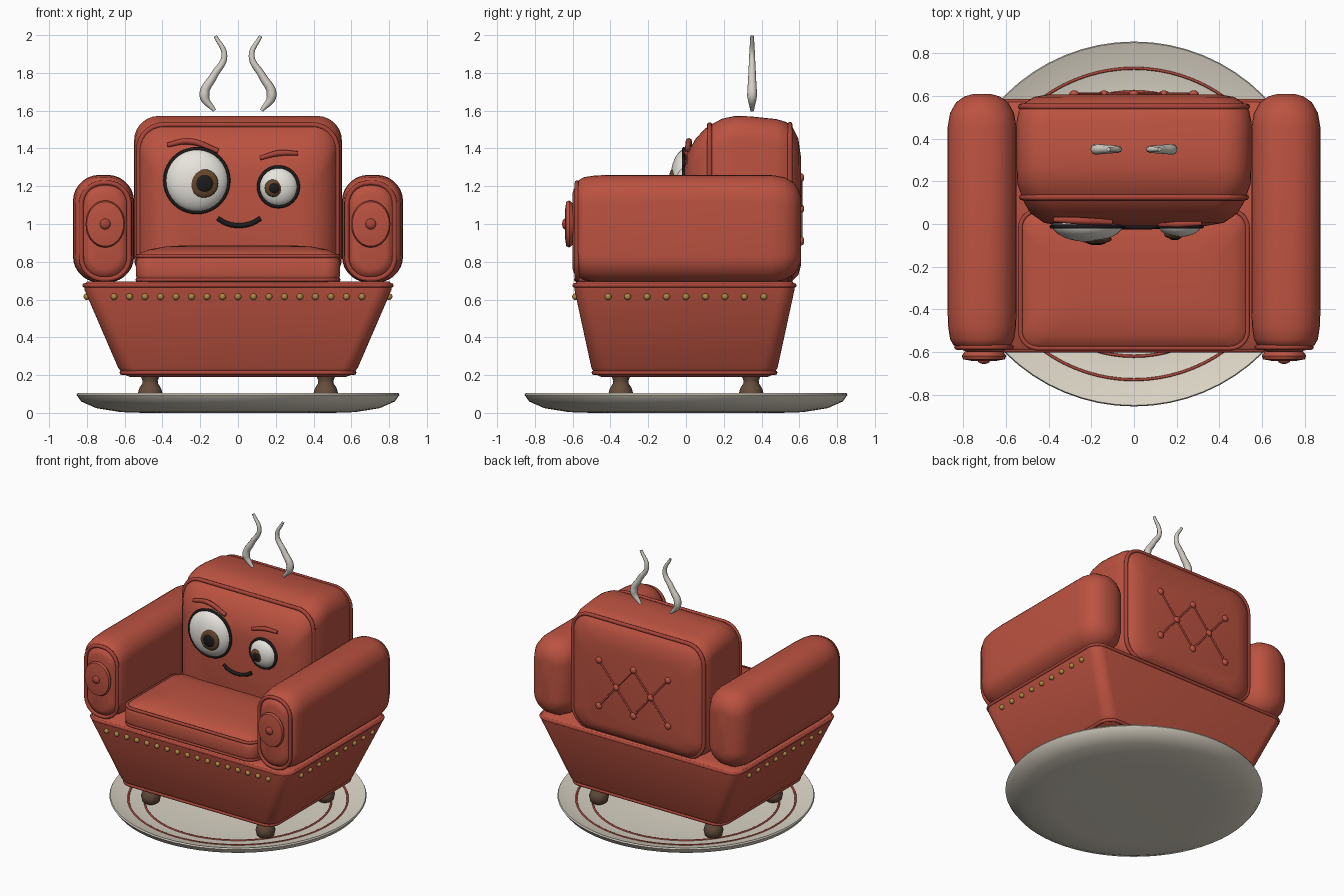
import bpy, bmesh, math
from mathutils import Matrix, Vector

cube = bpy.data.objects.get("Cube")
if cube:
    bpy.data.objects.remove(cube, do_unlink=True)


def material(name, r, g, b):
    m = bpy.data.materials.new(name)
    m.use_nodes = True
    m.diffuse_color = (r, g, b, 1)
    m.node_tree.nodes["Principled BSDF"].inputs["Base Color"].default_value = (r, g, b, 1)
    return m


RED = material("red_fabric", 0.50, 0.085, 0.052)
PIPING = material("dark_red_piping", 0.40, 0.06, 0.04)
CREAM = material("cream_china", 0.72, 0.67, 0.57)
STEAM = material("pale_steam", 0.66, 0.63, 0.57)
WHITE = material("eye_white", 0.80, 0.78, 0.72)
BROWN = material("iris_brown", 0.13, 0.06, 0.025)
BLACK = material("soft_black", 0.012, 0.01, 0.01)
GOLD = material("brass", 0.42, 0.25, 0.06)
WOOD = material("dark_wood", 0.13, 0.075, 0.045)


def finish(name, bm, mat):
    bmesh.ops.remove_doubles(bm, verts=bm.verts, dist=0.0001)
    bmesh.ops.recalc_face_normals(bm, faces=bm.faces)
    mesh = bpy.data.meshes.new(name)
    bm.to_mesh(mesh)
    bm.free()
    mesh.materials.append(mat)
    ob = bpy.data.objects.new(name, mesh)
    bpy.context.collection.objects.link(ob)
    smooth(ob)
    return ob


def smooth(ob):
    bpy.ops.object.select_all(action='DESELECT')
    ob.select_set(True)
    bpy.context.view_layer.objects.active = ob
    bpy.ops.object.shade_smooth_by_angle(angle=math.radians(50))


def ring(axis, t, w, h, r, cu=0, cv=0, n=7):
    """Rounded rectangle at height t on the given axis."""
    r = min(r, w, h)
    pts = []
    for q, (su, sv) in enumerate(((1, 1), (-1, 1), (-1, -1), (1, -1))):
        for i in range(n + 1):
            a = math.pi / 2 * (q + i / n)
            u = cu + su * (w - r) + r * math.cos(a)
            v = cv + sv * (h - r) + r * math.sin(a)
            pts.append(Vector((u, t, v) if axis == 'y' else (u, v, t)))
    return pts


def loft(name, rings, mat):
    """Skin a stack of rings and cap both ends."""
    bm = bmesh.new()
    loops = [[bm.verts.new(p) for p in pts] for pts in rings]
    for a, b in zip(loops, loops[1:]):
        for i in range(len(a)):
            j = (i + 1) % len(a)
            bm.faces.new((a[i], a[j], b[j], b[i]))
    bm.faces.new(loops[0])
    bm.faces.new(loops[-1])
    return finish(name, bm, mat)


def lathe(name, profile, mat, x=0, y=0, n=6):
    return loft(name, [ring('z', z, r, r, r, x, y, n) for r, z in profile], mat)


def balls(name, centres, size, mat, seg=12):
    bm = bmesh.new()
    for c in centres:
        m = Matrix.Translation(c) @ Matrix.Diagonal((*size, 1)) @ Matrix.Rotation(math.pi / 2, 4, 'X')
        bmesh.ops.create_uvsphere(bm, u_segments=seg, v_segments=seg // 2 + 2, radius=1, matrix=m)
    return finish(name, bm, mat)


def tube(name, paths, radius, mat, closed=False, taper=None):
    """Round cord along closed outlines or smooth open paths."""
    cu = bpy.data.curves.new(name, 'CURVE')
    cu.dimensions = '3D'
    cu.bevel_depth = radius
    cu.bevel_resolution = 2
    cu.use_fill_caps = True
    cu.resolution_u = 8
    for path in paths:
        sp = cu.splines.new('POLY' if closed else 'BEZIER')
        pts = sp.points if closed else sp.bezier_points
        pts.add(len(path) - 1)
        for i, (p, co) in enumerate(zip(pts, path)):
            p.co = (*co, 1) if closed else co
            if not closed:
                p.handle_left_type = p.handle_right_type = 'AUTO'
            if taper:
                p.radius = taper[i]
        sp.use_cyclic_u = closed
    cu.materials.append(mat)
    ob = bpy.data.objects.new(name, cu)
    bpy.context.collection.objects.link(ob)
    bpy.ops.object.select_all(action='DESELECT')
    ob.select_set(True)
    bpy.context.view_layer.objects.active = ob
    bpy.ops.object.convert(target='MESH')
    smooth(bpy.context.view_layer.objects.active)


# Plate with two painted rings
lathe("plate", [(0.5, 0), (0.62, 0.004), (0.75, 0.025), (0.83, 0.06), (0.855, 0.095), (0.85, 0.105),
                (0.835, 0.1), (0.74, 0.072), (0.62, 0.052), (0.3, 0.05)], CREAM, n=16)
tube("plate_rings", [ring('z', z, r, r, r, n=20)[:] for r, z in ((0.73, 0.07), (0.62, 0.053))],
     0.007, PIPING, closed=True)

# Feet
for x in (-0.465, 0.465):
    for y in (-0.345, 0.345):
        lathe("foot", [(0.04, 0.05), (0.058, 0.065), (0.066, 0.1), (0.058, 0.13), (0.042, 0.155),
                       (0.04, 0.17), (0.052, 0.2)], WOOD, x, y)

# Tapered base with piping and brass nails
loft("base", [ring('z', z, w, h, 0.08, 0, -0.008) for z, w, h in (
    (0.19, 0.57, 0.44), (0.205, 0.61, 0.475), (0.24, 0.635, 0.493), (0.65, 0.812, 0.582),
    (0.68, 0.815, 0.585), (0.695, 0.8, 0.57))], RED)
tube("base_piping", [ring('z', 0.675, 0.812, 0.582, 0.08, 0, -0.008),
                     ring('z', 0.213, 0.615, 0.48, 0.08, 0, -0.008)], 0.012, PIPING, closed=True)
nails = [((i - 8) * 0.082, -0.585, 0.615) for i in range(17)]
nails += [(s * 0.8, (i - 4) * 0.103, 0.615) for s in (-1, 1) for i in range(9)]
balls("brass_nails", nails, (0.018, 0.018, 0.018), GOLD)

# Seat cushion
loft("seat_cushion", [ring('z', z, 0.54 - d, 0.33 - d, 0.08, 0, -0.26) for z, d in (
    (0.685, 0.03), (0.705, 0.005), (0.73, 0), (0.8, 0), (0.825, 0.008), (0.845, 0.025),
    (0.865, 0.07), (0.88, 0.15), (0.886, 0.24))], RED)
tube("cushion_piping", [ring('z', z, 0.532, 0.322, 0.08, 0, -0.26) for z in (0.705, 0.83)],
     0.011, PIPING, closed=True)

# Backrest: (depth, half width, bottom, top)
def back_ring(y, w, z0, z1, r=0.13):
    return ring('y', y, w, (z1 - z0) / 2, r, 0, (z0 + z1) / 2)


loft("backrest", [back_ring(*s) for s in (
    (-0.01, 0.33, 0.80, 1.28), (0.005, 0.42, 0.74, 1.37), (0.05, 0.485, 0.72, 1.45),
    (0.10, 0.515, 0.70, 1.505), (0.14, 0.53, 0.69, 1.53), (0.19, 0.547, 0.69, 1.557),
    (0.26, 0.55, 0.69, 1.572), (0.34, 0.55, 0.69, 1.57), (0.48, 0.55, 0.69, 1.555),
    (0.53, 0.54, 0.69, 1.54), (0.565, 0.515, 0.70, 1.51), (0.595, 0.47, 0.73, 1.45),
    (0.608, 0.40, 0.78, 1.36))], RED)
tube("backrest_piping", [back_ring(0.125, 0.525, 0.70, 1.525), back_ring(0.55, 0.53, 0.70, 1.527)],
     0.014, PIPING, closed=True)

# Diamond tufting on the rear
high, mid, low = 1.245, 1.08, 0.91
tops = [(x, 0.61, z) for x in (-0.28, 0, 0.28) for z in (high, low)]
mids = [(x, 0.61, mid) for x in (-0.14, 0.14)]
balls("tuft_buttons", tops + mids, (0.024, 0.016, 0.024), RED)
tube("tuft_seams", [(m, t) for m in mids for t in tops if abs(m[0] - t[0]) < 0.2], 0.006, PIPING)

# Arms with piped front panels, oval rosettes and buttons
for s in (-1, 1):
    cx, cz = s * 0.712, 0.975
    loft("arm", [ring('y', y, 0.162 - d, 0.285 - d, 0.14 - d * 0.5, cx, cz) for y, d in (
        (-0.578, 0.05), (-0.568, 0.028), (-0.54, 0.012), (-0.48, 0.003), (-0.4, 0), (0.45, 0),
        (0.52, 0.012), (0.57, 0.04), (0.598, 0.08), (0.61, 0.125))], RED)
    fx, fz = s * 0.703, 0.963
    tube("arm_piping", [ring('y', -0.577, 0.127, 0.255, 0.115, fx, fz)], 0.013, PIPING, closed=True)
    loft("arm_panel", [ring('y', y, 0.12 - d, 0.248 - d, 0.11, fx, fz) for y, d in (
        (-0.565, 0), (-0.588, 0.012), (-0.6, 0.045))], RED)
    oval = [Matrix.Translation((fx, 0, 1.0)) @ Matrix.Diagonal((1, 1, 1.2, 1))] * 4
    loft("arm_rosette", [[m @ p for p in ring('y', y, r, r, r)] for m, (y, r) in zip(
        oval, ((-0.59, 0.085), (-0.618, 0.104), (-0.634, 0.098), (-0.641, 0.06)))], RED)
    balls("arm_button", [(fx, -0.64, 1.0)], (0.029, 0.016, 0.029), PIPING)

# Eyes: white dome, dark rim, iris and pupil
for x, z, r, ix, iz, front in ((-0.218, 1.23, 0.168, -0.18, 1.215, -0.083), (0.214, 1.197, 0.104, 0.188, 1.19, -0.06)):
    balls("eye_white", [(x, 0, z)], (r, -front, r), WHITE, 32)
    tube("eye_rim", [ring('y', -0.012, r, r, r, x, z, 10)], 0.01, BLACK, closed=True)
    balls("iris", [(ix, front + 0.012, iz)], (r * 0.45, 0.022, r * 0.45), BROWN, 24)
    balls("pupil", [(ix + 0.003, front, iz)], (r * 0.29, 0.016, r * 0.29), BLACK, 20)

# Eyebrows and smile
tube("eyebrow_right", [[(-0.375, 0.02, 1.418), (-0.26, 0.015, 1.438), (-0.105, 0.008, 1.386)]],
     0.017, PIPING, taper=(0.7, 1, 0.8))
tube("eyebrow_left", [[(0.116, -0.002, 1.349), (0.217, 0, 1.375), (0.317, 0.004, 1.374)]],
     0.016, PIPING, taper=(0.7, 1, 0.7))
tube("smile", [[(-0.108, -0.01, 1.03), (-0.06, -0.012, 1.003), (0.005, -0.012, 0.992),
                (0.07, -0.012, 1.003), (0.12, -0.01, 1.03)]], 0.013, BLACK)

# Steam wisps
wisp = ((0.125, 1.6), (0.178, 1.68), (0.128, 1.785), (0.072, 1.89), (0.12, 1.995))
tube("steam_wisps", [[(s * x, 0.35, z) for x, z in wisp] for s in (-1, 1)], 0.024, STEAM,
     taper=(0.4, 1.1, 0.85, 0.65, 0.4))
